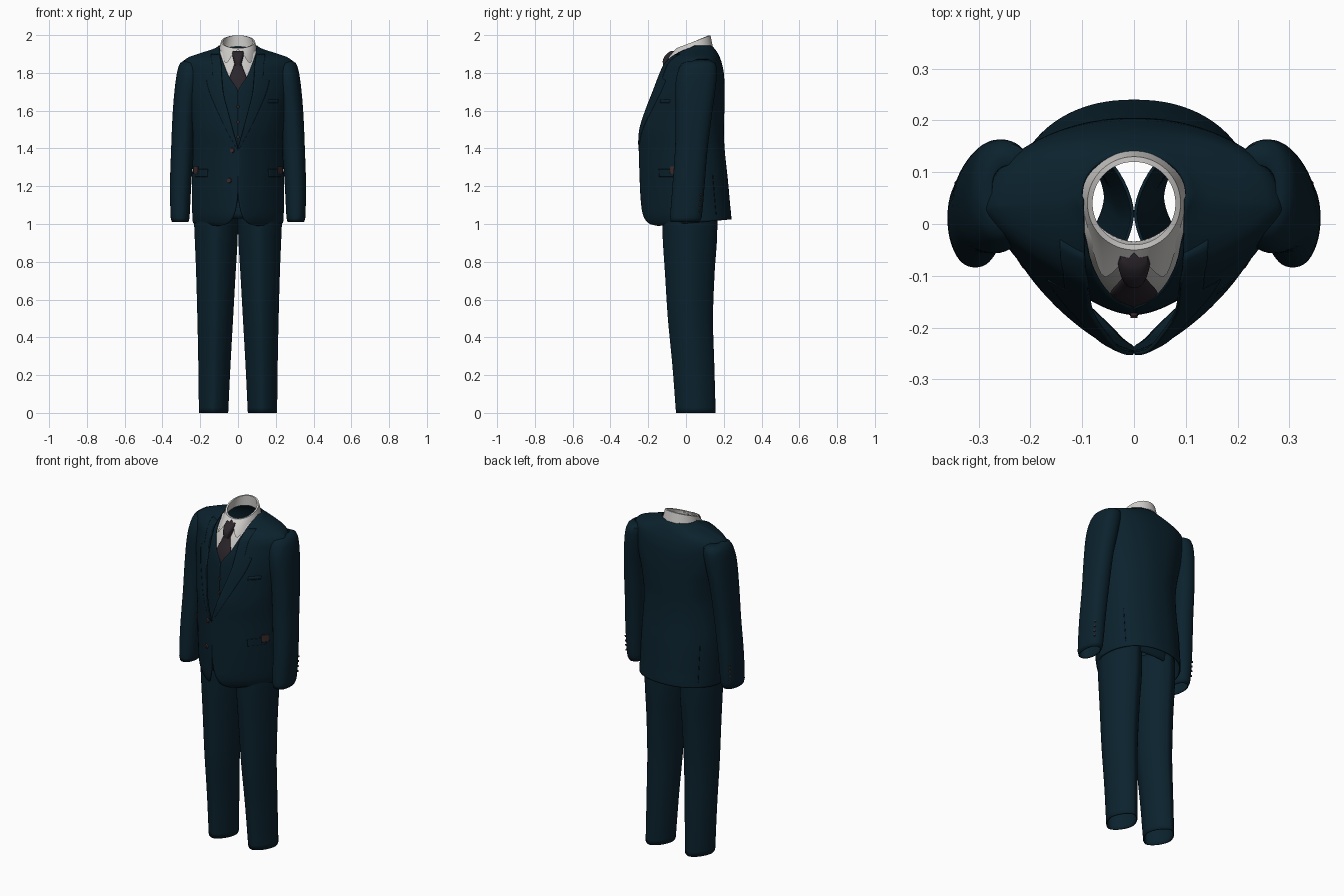
import bpy, bmesh
from math import sin, cos, pi, asin, copysign, exp
from mathutils import Vector

if "Cube" in bpy.data.objects:
    bpy.data.objects.remove(bpy.data.objects["Cube"])


def material(name, colour):
    m = bpy.data.materials.new(name)
    m.use_nodes = True
    m.diffuse_color = (*colour, 1)
    bsdf = m.node_tree.nodes["Principled BSDF"]
    bsdf.inputs["Base Color"].default_value = (*colour, 1)
    bsdf.inputs["Roughness"].default_value = 0.9
    return m


NAVY = material("navy cloth", (0.0033, 0.0158, 0.0265))
SEAM = material("dark seam", (0.002, 0.007, 0.011))
WHITE = material("white cotton", (0.62, 0.61, 0.59))
TIE = material("charcoal silk", (0.024, 0.019, 0.024))
BROWN = material("brown button", (0.05, 0.026, 0.026))


def finish(name, bm, mat, thick=0):
    bmesh.ops.remove_doubles(bm, verts=bm.verts, dist=1e-5)
    mesh = bpy.data.meshes.new(name)
    bm.to_mesh(mesh)
    bm.free()
    mesh.materials.append(mat)
    ob = bpy.data.objects.new(name, mesh)
    bpy.context.collection.objects.link(ob)
    bpy.ops.object.select_all(action="DESELECT")
    ob.select_set(True)
    bpy.context.view_layer.objects.active = ob
    bpy.ops.object.shade_smooth_by_angle(angle=0.8)
    if thick:
        sol = ob.modifiers.new("cloth", "SOLIDIFY")
        sol.thickness = thick
        sol.offset = -1
    return ob


def sheet(name, mat, fn, nu, nv, thick=0, cap=False):
    """Grid of fn(u, v); u runs around from the front, v runs upward."""
    bm = bmesh.new()
    rows = [[bm.verts.new(fn(i / nu, j / nv)) for i in range(nu + 1)] for j in range(nv + 1)]
    for low, up in zip(rows, rows[1:]):
        for i in range(nu):
            bm.faces.new((low[i], low[i + 1], up[i + 1], up[i]))
    if cap:
        bm.faces.new(rows[-1][:-1])
        bm.faces.new(rows[0][:-1][::-1])
    return finish(name, bm, mat, thick)


class Loft:
    """Stacked rings (z, x_min, x_max, y_front, y_back, front_gap), smoothly interpolated."""

    def __init__(self, rows, nf=2, nb=2, mid=0.5):
        self.rows, self.nf, self.nb, self.mid = rows, nf, nb, mid
        self.bottom, self.top = rows[0][0], rows[-1][0]

    def mirrored(self):
        return Loft([(r[0], -r[2], -r[1], *r[3:]) for r in self.rows], self.nf, self.nb, self.mid)

    def at(self, z):
        r, last = self.rows, len(self.rows) - 1
        i = max([k for k in range(last) if r[k][0] <= z] or [0])
        h = r[i + 1][0] - r[i][0]
        t = min(1, (z - r[i][0]) / h)

        def slope(k, c):
            a, b = r[max(0, k - 1)], r[min(last, k + 1)]
            return (b[c] - a[c]) / (b[0] - a[0]) * h

        return [(1 - t) ** 2 * ((1 + 2 * t) * r[i][c] + t * slope(i, c))
                + t * t * ((3 - 2 * t) * r[i + 1][c] - (1 - t) * slope(i + 1, c))
                for c in range(1, len(r[i]))]

    def angle(self, z, x):
        x0, x1 = self.at(z)[:2]
        return asin(min(0.98, max(0, x) * 2 / (x1 - x0)) ** (self.nf / 2))

    def edge(self, z):
        return self.angle(z, self.at(z)[4])

    def point(self, z, a, off=0):
        x0, x1, yf, yb = self.at(z)[:4]
        yc = yf + self.mid * (yb - yf)
        s, c = sin(a), cos(a)
        n, depth = (self.nf, yc - yf) if c > 0 else (self.nb, yb - yc)
        p = Vector(((x1 - x0) / 2 * copysign(abs(s) ** (2 / n), s),
                    -depth * copysign(abs(c) ** (2 / n), c), 0))
        p += p.normalized() * off
        return p + Vector(((x0 + x1) / 2, yc, z))

    def patch(self, name, mat, z0, z1, lo, hi, nu=48, nv=40, off=0, thick=0.006, cap=False):
        def fn(u, v):
            z = z0 + (z1 - z0) * v
            a, b = lo(z), hi(z)
            return self.point(z, a + (b - a) * u, off)
        return sheet(name, mat, fn, nu, nv, thick, cap)

    def tube(self, name, mat, **kw):
        return self.patch(name, mat, self.bottom, self.top, lambda z: 0, lambda z: 2 * pi, **kw)

    def button(self, name, z, a, radius):
        p = self.point(z, a)
        normal = (self.point(z, a + 0.05) - self.point(z, a - 0.05)).cross(
            self.point(z + 0.01, a) - self.point(z - 0.01, a)).normalized()
        bm = bmesh.new()
        turn = normal.to_track_quat("Z", "Y").to_matrix().to_4x4()
        turn.translation = p + normal * 0.002
        bmesh.ops.create_cone(bm, cap_ends=True, segments=16, radius1=radius,
                              radius2=radius * 0.8, depth=0.008, matrix=turn)
        finish(name, bm, BROWN)


def body(rows, **kw):
    return Loft([(z, -w, w, yf, yb, g) for z, w, yf, yb, g in rows], **kw)


# Jacket body: open in front, rounded hem corners, sloping shoulders
jacket = body([
    (0.985, .238, -.20, .24, .10), (1.0, .24, -.215, .24, .055), (1.04, .242, -.232, .238, .025),
    (1.12, .243, -.24, .232, .005), (1.25, .243, -.246, .22, 0), (1.39, .238, -.25, .205, 0),
    (1.5, .24, -.254, .2, .028), (1.6, .25, -.235, .203, .055), (1.7, .268, -.205, .205, .08),
    (1.8, .282, -.165, .2, .088), (1.85, .288, -.138, .19, .09), (1.88, .268, -.11, .18, .095),
    (1.905, .198, -.082, .168, .096), (1.93, .122, -.05, .15, .098), (1.945, .103, -.03, .136, .1)],
    nf=1.38, nb=2.2)
ob = jacket.patch("jacket_body", NAVY, jacket.bottom, jacket.top, jacket.edge,
                  lambda z: 2 * pi - jacket.edge(z), nu=80, nv=80)
for v in ob.data.vertices:  # hem rises toward the back
    if v.co.z < 1.1:
        v.co.z += 0.09 * (v.co.y + 0.2) * (1.1 - v.co.z) / 0.115


def both_sides(name, mat, z0, z1, lo, hi, off=0.003, nu=10, nv=16):
    jacket.patch("left_" + name, mat, z0, z1, lo, hi, nu, nv, off)
    jacket.patch("right_" + name, mat, z0, z1, lambda z: -hi(z), lambda z: -lo(z), nu, nv, off)


def lapel_outer(z):
    width = .08 * ((z - 1.39) / .37) ** .7 if z < 1.76 else .045
    return jacket.angle(z, jacket.at(z)[4] + width)


# Notched lapels, pockets and vents
both_sides("lapel", NAVY, 1.40, 1.9, jacket.edge, lapel_outer, off=.002, nv=50)
both_sides("pocket_flap", NAVY, 1.25, 1.29, lambda z: .85, lambda z: 1.25)
both_sides("pocket_trim", BROWN, 1.265, 1.305, lambda z: 1.13, lambda z: 1.32, off=.006)
both_sides("back_vent", SEAM, 1.05, 1.26, lambda z: pi - .885, lambda z: pi - .87, off=.002, nu=2)
jacket.patch("chest_pocket", NAVY, 1.64, 1.66, lambda z: .8, lambda z: 1.05, 10, 2, .002)
for i, (z, x) in enumerate([(1.39, .03), (1.23, .045)]):
    jacket.button(f"jacket_button_{i + 1}", z, -jacket.angle(z, x), .014)

# Sleeves with cuff buttons
sleeve = Loft([
    (1.01, .262, .35, -.08, .07), (1.03, .257, .356, -.084, .082), (1.2, .248, .36, -.072, .098),
    (1.4, .235, .354, -.058, .115), (1.6, .222, .345, -.055, .14), (1.75, .2, .331, -.055, .16),
    (1.83, .19, .316, -.035, .162), (1.86, .19, .3, -.01, .148), (1.873, .2, .276, .03, .115)], nf=2.2, nb=2.2)
for side, arm, sign in (("left", sleeve, 1), ("right", sleeve.mirrored(), -1)):
    arm.tube(side + "_sleeve", NAVY)
    for i in range(4):
        arm.button(f"{side}_cuff_button_{i + 1}", 1.07 + .028 * i, sign * 2.5, .006)

# Trousers: two creased legs and the seat hidden under the jacket
leg = Loft([
    (0, .052, .207, -.053, .157), (.25, .04, .21, -.072, .15), (.5, .026, .215, -.096, .143),
    (.75, .012, .222, -.112, .152), (.9, .003, .228, -.122, .163), (1.0, 0, .232, -.126, .166),
    (1.08, 0, .23, -.128, .166)], nf=1.65, nb=1.65)
leg.tube("left_trouser_leg", NAVY)
leg.mirrored().tube("right_trouser_leg", NAVY)
seat = Loft([(1.03, -.22, .22, -.12, .16), (1.12, -.218, .218, -.13, .165),
             (1.3, -.2, .2, -.13, .15)], nf=2.4, nb=2.4)
seat.tube("trouser_seat", NAVY, nv=10)

# Waistcoat front with its own V neck
vest = body([
    (1.08, .2, -.168, .18, .012), (1.14, .2, -.172, .18, 0), (1.4, .2, -.175, .18, 0),
    (1.55, .21, -.175, .18, 0), (1.7, .215, -.165, .18, 0), (1.78, .22, -.145, .17, .048),
    (1.86, .21, -.104, .16, .08), (1.92, .12, -.045, .14, .1)], nf=1.7, mid=.6)
for side, sign in (("left", 1), ("right", -1)):
    if sign > 0:
        lo, hi = vest.edge, lambda z: pi / 2
    else:
        lo, hi = lambda z: -pi / 2, lambda z: -vest.edge(z)
    vest.patch(side + "_waistcoat_front", NAVY, vest.bottom, vest.top, lo, hi, 24, 60, thick=.004)
for i in range(5):
    vest.button(f"waistcoat_button_{i + 1}", 1.62 - .08 * i, 0, .008)

# Shirt front
shirt = body([
    (1.62, .17, -.15, .16, 0), (1.75, .18, -.13, .16, 0), (1.83, .18, -.1, .16, 0),
    (1.89, .16, -.065, .15, 0), (1.93, .105, -.036, .14, 0)], nf=1.8, mid=.6)
shirt.patch("shirt_front", WHITE, shirt.bottom, shirt.top, lambda z: -pi / 2, lambda z: pi / 2, 32, 24, thick=.003)


# Shirt collar: upright band with a folded fall that ends in two points
def collar_point(a, radius, drop, forward):
    y = -cos(a) * (radius + forward)
    z = 1.965 - .034 * cos(a) - drop
    return Vector((sin(a) * (radius + .25 * drop), .04 + y, z))


def collar_fall(u, v):
    a = 2 * pi * u
    near = min(a, 2 * pi - a)
    drop = .055 * min(1, .1 + near / .6) + .03 * exp(-((near - .6) / .22) ** 2)
    drop *= 1 - v
    return collar_point(a, .09, drop, drop * (.2 + .85 * max(0, cos(a))))


def collar_band(u, v):
    return collar_point(-2 * pi * u, .08 + .01 * max(0, v * 4 - 3), .06 * (1 - min(1, v * 4 / 3)), 0)


sheet("collar_fall", WHITE, collar_fall, 72, 8)
sheet("collar_band", WHITE, collar_band, 72, 4)

# Necktie: knot and blade tucked under the waistcoat
knot = Loft([(1.84, -.017, .017, -.122, -.08), (1.87, -.024, .024, -.122, -.06),
             (1.9, -.031, .031, -.103, -.04), (1.916, -.027, .027, -.08, -.035)], nf=2.5, nb=2.5)
knot.tube("tie_knot", TIE, nu=24, nv=10, thick=0, cap=True)
blade = Loft([(1.62, -.03, .03, -.16, -.14), (1.7, -.04, .04, -.16, -.135),
              (1.77, -.046, .046, -.147, -.12), (1.82, -.028, .028, -.126, -.1),
              (1.85, -.018, .018, -.114, -.085)])
blade.tube("tie_blade", TIE, nu=24, nv=16, thick=0, cap=True)
